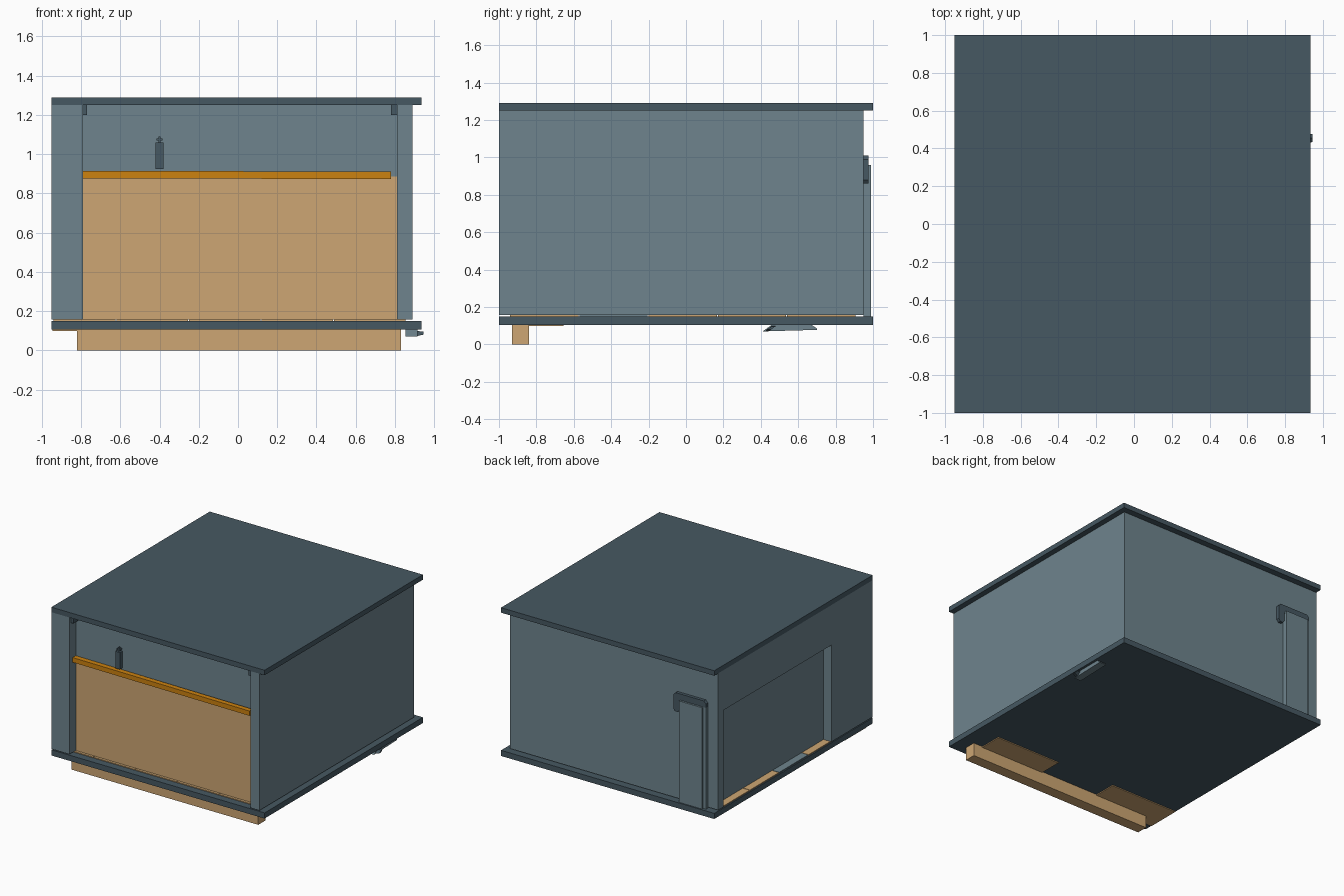
import bpy, bmesh
from mathutils import Matrix

if "Cube" in bpy.data.objects:
    bpy.data.objects.remove(bpy.data.objects["Cube"])


def material(name, srgb):
    rgb = [((c / 255 + 0.055) / 1.055) ** 2.4 for c in srgb]
    m = bpy.data.materials.new(name)
    m.use_nodes = True
    m.diffuse_color = (*rgb, 1)
    m.node_tree.nodes["Principled BSDF"].inputs["Base Color"].default_value = (*rgb, 1)
    return m


wall = material("wall blue grey", (110, 132, 141))
slate = material("dark slate", (70, 88, 98))
tan = material("tan wood", (205, 166, 115))
orange = material("orange", (204, 130, 16))


def finish(name, bm, mat):
    bmesh.ops.recalc_face_normals(bm, faces=bm.faces)
    mesh = bpy.data.meshes.new(name)
    bm.to_mesh(mesh)
    bm.free()
    mesh.materials.append(mat)
    ob = bpy.data.objects.new(name, mesh)
    bpy.context.collection.objects.link(ob)
    return ob


def box(name, xs, ys, zs, mat):
    """Box spanning three (low, high) ranges."""
    bm = bmesh.new()
    bmesh.ops.create_cube(bm, size=1)
    for v in bm.verts:
        v.co = [r[0] + (c + 0.5) * (r[1] - r[0]) for c, r in zip(v.co, (xs, ys, zs))]
    return finish(name, bm, mat)


def prism(name, outline, depth, mat):
    """Extrude a planar outline along a vector."""
    bm = bmesh.new()
    face = bm.faces.new([bm.verts.new(p) for p in outline])
    new = bmesh.ops.extrude_face_region(bm, geom=[face])["geom"]
    bmesh.ops.translate(bm, vec=depth, verts=[g for g in new if isinstance(g, bmesh.types.BMVert)])
    return finish(name, bm, mat)


# Slabs
box("roof", (-0.95, 0.935), (-1, 1), (1.25, 1.29), slate)
box("floor", (-0.95, 0.935), (-1, 1), (0.105, 0.15), slate)

# Floor tiles, laid in a square grid
step = 0.37
for i in range(5):
    for j in range(5):
        x, y = -0.99 + i * step, -0.94 + j * step
        grey = (i, j) in ((0, 2), (4, 1))
        box("floor_tile", (max(x, -0.94), x + step - 0.005), (y, y + step - 0.005),
            (0.15, 0.157), wall if grey else tan)

# Walls, with a recessed front and a recessed side opening
span = (0.157, 1.25)
box("inner_room", (-0.88, 0.82), (-0.915, 0.9), span, wall)
box("left_wall", (0.81, 0.89), (-1, 0.95), span, wall)
box("back_wall", (-0.95, 0.82), (0.886, 0.95), span, wall)
box("right_front_pier", (-0.95, -0.79), (-1, -0.48), span, wall)
box("right_header", (-0.95, -0.87), (-0.48, 0.886), (0.93, 1.25), wall)

# Front panel, counter bar and small fittings
box("front_panel", (-0.79, 0.81), (-0.92, -0.91), (0.157, 0.885), tan)
bar = box("counter_bar", (-0.79, 0.78), (-0.96, -0.92), (0.877, 0.915), orange)
for v in bar.data.vertices:
    if v.co.x > 0:
        v.co.z -= 0.004
        v.co.y -= 0.01
for xs in ((-0.79, -0.77), (0.78, 0.81)):
    box("corner_bracket", xs, (-0.98, -0.92), (1.2, 1.25), slate)
box("tap_handle", (-0.42, -0.38), (-0.95, -0.91), (0.925, 1.06), slate)
box("tap_cap", (-0.415, -0.385), (-0.94, -0.915), (1.07, 1.08), slate)
box("tap_pin", (-0.405, -0.395), (-0.935, -0.92), (1.06, 1.09), slate)

# Back sliding door with its hooked rail
box("back_door", (-0.835, -0.63), (0.95, 0.99), (0.15, 0.96), wall)
box("back_door_edge", (-0.86, -0.835), (0.95, 0.975), (0.15, 0.96), wall)
rail = [(-0.86, 0.94), (-0.86, 0.99), (-0.84, 1.01), (-0.59, 1.01), (-0.57, 0.99),
        (-0.57, 0.88), (-0.585, 0.86), (-0.61, 0.86), (-0.625, 0.88), (-0.625, 0.94)]
prism("door_rail", [(x, 0.95, z) for x, z in rail], (0, 0.025, 0), slate)

# Underside: front beam, thin boards and a small wedge
box("front_beam", (-0.82, 0.83), (-0.93, -0.84), (0, 0.105), tan)
for xs in ((0.175, 0.75), (-0.945, -0.345)):
    box("under_board", xs, (-0.93, -0.655), (0.098, 0.106), tan)
wedge = [(0.46, 0.106), (0.67, 0.106), (0.7, 0.085), (0.7, 0.078), (0.41, 0.07)]
prism("under_wedge", [(0.855, y, z) for y, z in wedge], (0.06, 0, 0), wall)
prism("wedge_tip", [(0.9, 0.42, 0.07), (0.9, 0.46, 0.1), (0.945, 0.455, 0.095), (0.945, 0.435, 0.08)],
      (0, 0.02, 0), slate)
